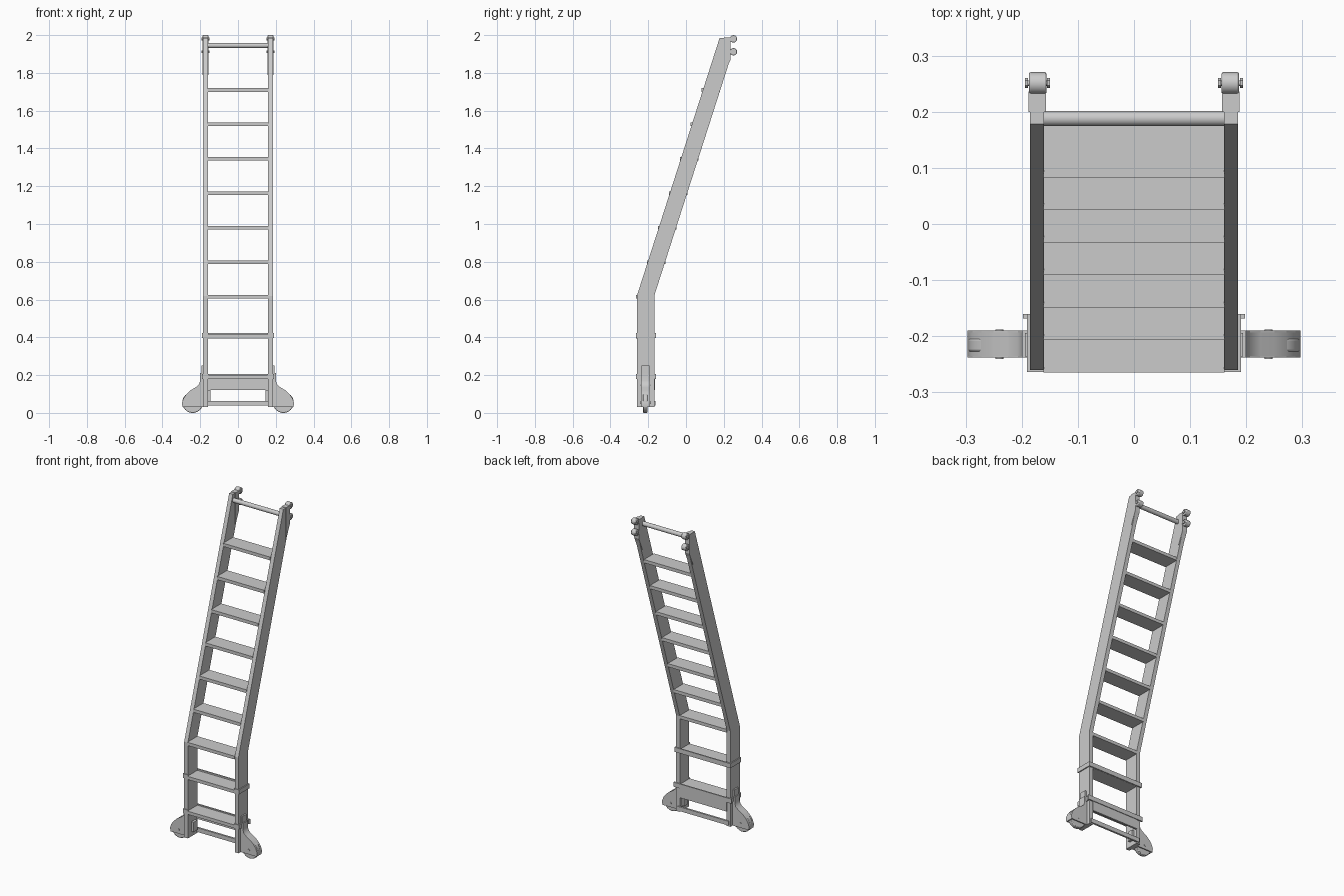
import bpy, bmesh, math
from mathutils import Vector

if "Cube" in bpy.data.objects:
    bpy.data.objects.remove(bpy.data.objects["Cube"])


def finish(name, bm, mirror=False, bevel=0.0, smooth=False):
    bmesh.ops.recalc_face_normals(bm, faces=bm.faces)
    me = bpy.data.meshes.new(name)
    bm.to_mesh(me)
    bm.free()
    ob = bpy.data.objects.new(name, me)
    bpy.context.collection.objects.link(ob)
    if bevel:
        b = ob.modifiers.new("Bevel", 'BEVEL')
        b.width, b.segments = bevel, 2
    if mirror:
        ob.modifiers.new("Mirror", 'MIRROR').use_mirror_merge = False
    if smooth:
        bpy.ops.object.select_all(action='DESELECT')
        ob.select_set(True)
        bpy.context.view_layer.objects.active = ob
        bpy.ops.object.shade_smooth_by_angle(angle=math.radians(35))
    return ob


def prism(name, pts, axis, a, b, **kw):
    """Extrude a profile along x (points are y,z) or y (points are x,z)."""
    bm = bmesh.new()
    place = (lambda p, t: (t, p[0], p[1])) if axis == 'x' else (lambda p, t: (p[0], t, p[1]))
    f = bm.faces.new([bm.verts.new(place(p, a)) for p in pts])
    ext = bmesh.ops.extrude_face_region(bm, geom=[f])["geom"]
    d = Vector((b - a, 0, 0)) if axis == 'x' else Vector((0, b - a, 0))
    bmesh.ops.translate(bm, vec=d, verts=[v for v in ext if isinstance(v, bmesh.types.BMVert)])
    return finish(name, bm, **kw)


def box(name, x0, x1, y0, y1, z0, z1, **kw):
    return prism(name, [(y0, z0), (y1, z0), (y1, z1), (y0, z1)], 'x', x0, x1, **kw)


def disc(name, axis, u, z, r, a, b, n=32, **kw):
    ang = [2 * math.pi * i / n for i in range(n)]
    return prism(name, [(u + r * math.cos(t), z + r * math.sin(t)) for t in ang], axis, a, b, smooth=n > 8, **kw)


# Bent side rails
prism("side_rail", [(-.26, .03), (-.168, .03), (-.168, .62), (.233, 1.87), (.233, 1.985),
                    (.178, 1.985), (-.26, .62)], 'x', .16, .185, mirror=True)

# Treads: seven on the slope, two on the upright part
for i in range(7):
    z = .625 + i * .1825
    y = -.265 + i * .058
    box(f"tread_{i + 3}", -.161, .161, y, y + .098, z - .02, z)
for i, z in enumerate((.2, .415)):
    box(f"tread_{i + 1}", -.161, .161, -.264, -.166, z - .02, z)

# Straps wrapping the rails at the two lowest treads
for i, (z, w) in enumerate(((.193, .198), (.41, .191))):
    box(f"strap_back_{i}", -w, w, -.168, -.16, z - .014, z + .014)
    box(f"strap_side_{i}", .184, .191, -.257, -.165, z - .014, z + .014, mirror=True)
    box(f"strap_front_{i}", .157, .191, -.264, -.257, z - .014, z + .014, mirror=True)

# Kick panel and bottom brace
box("kick_panel", -.161, .161, -.176, -.164, .12, .185)
box("bottom_brace", -.175, .175, -.174, -.162, .038, .064)
box("foot_block", .145, .161, -.225, -.19, .06, .12, mirror=True)

# Top grab bar
disc("top_bar", 'x', .188, 1.945, .0135, -.161, .161)

# Hook brackets at the top with rollers
prism("top_bracket", [(.2, 1.987), (.236, 1.987), (.236, 1.87), (.2, 1.79)], 'x', .157, .188, mirror=True)
for i, z in enumerate((1.98, 1.912)):
    box(f"roller_mount_{i}", .162, .18, .23, .25, z - .012, z + .006, mirror=True)
    disc(f"roller_{i}", 'x', .251, z, .0195, .156, .187, mirror=True, bevel=.003)
    disc(f"roller_axle_{i}", 'x', .251, z, .005, .15, .194, n=16, mirror=True)
    for k, x in enumerate((.15, .189)):
        disc(f"roller_nut_{i}_{k}", 'x', .251, z, .009, x, x + .005, n=6, mirror=True)

# Wheel housings: mounting plate, curved cover and two cheeks
curve = [(.2, .21), (.2, .17), (.207, .15), (.225, .135), (.25, .12), (.272, .1),
         (.288, .078), (.297, .052), (.294, .03)]
inner = [(x - .006, z - .005) for x, z in curve[:-1]] + [(.288, .03)]
inner[0] = (.194, .21)
prism("wheel_cover", curve + inner[::-1], 'y', -.235, -.193, mirror=True, smooth=True)
cheek = [(.185, .21)] + curve + [(.185, .03)]
for i, y in enumerate((-.238, -.196)):
    prism(f"wheel_cheek_{i}", cheek, 'y', y, y + .006, mirror=True)
box("wheel_plate", .184, .194, -.236, -.194, .03, .25, mirror=True)

# Wheels and axles
disc("wheel", 'y', .24, .055, .055, -.228, -.204, n=40, mirror=True, bevel=.004)
disc("wheel_axle", 'y', .24, .055, .007, -.241, -.188, n=16, mirror=True)
